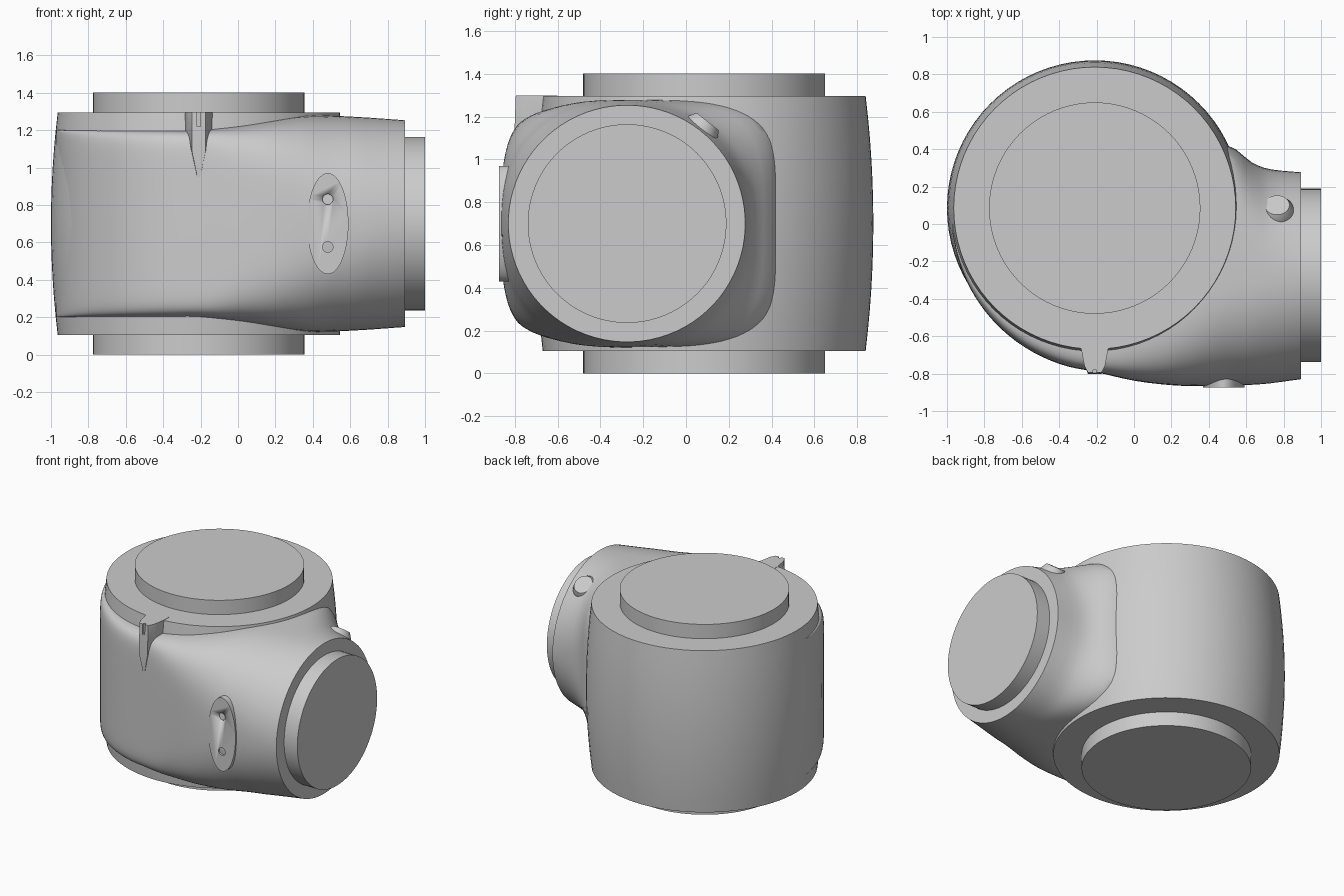
import bpy, bmesh, math
from mathutils import Vector

if "Cube" in bpy.data.objects:
    bpy.data.objects.remove(bpy.data.objects["Cube"])

CX, CY, CZ = -0.21, 0.085, 0.70      # main barrel centre
BY = -0.275                          # branch axis y


def finish(name, bm, smooth=True):
    bmesh.ops.recalc_face_normals(bm, faces=bm.faces[:])
    me = bpy.data.meshes.new(name)
    bm.to_mesh(me)
    bm.free()
    ob = bpy.data.objects.new(name, me)
    bpy.context.collection.objects.link(ob)
    if smooth:
        bpy.ops.object.select_all(action='DESELECT')
        ob.select_set(True)
        bpy.context.view_layer.objects.active = ob
        bpy.ops.object.shade_smooth_by_angle(angle=math.radians(28))
    return ob


def skin(name, rings):
    """Bridge closed rings of points and cap both ends."""
    bm = bmesh.new()
    vs = [[bm.verts.new(p) for p in r] for r in rings]
    n = len(rings[0])
    for a, b in zip(vs, vs[1:]):
        for i in range(n):
            j = (i + 1) % n
            bm.faces.new((a[i], a[j], b[j], b[i]))
    bm.faces.new(vs[0])
    bm.faces.new(vs[-1])
    return finish(name, bm)


def lathe(name, origin, axis, profile, n=80, sx=1.0):
    """Revolve (distance, radius) pairs round an axis; sx squeezes the x side."""
    q = Vector((0, 0, 1)).rotation_difference(Vector(axis))
    rings = []
    for d, r in profile:
        ring = []
        for i in range(n):
            a = 2 * math.pi * i / n
            ring.append(Vector(origin) + q @ Vector((sx * r * math.cos(a), r * math.sin(a), d)))
        rings.append(ring)
    return skin(name, rings)


def cut(target, cutter):
    cutter.hide_render = True
    cutter.hide_set(True)
    m = target.modifiers.new("cut", 'BOOLEAN')
    m.operation = 'DIFFERENCE'
    m.solver = 'EXACT'
    m.object = cutter


# Bulged main barrel and its two end flanges
profile = []
for i in range(13):
    t = -1 + i / 6
    profile.append((0.595 * t, 0.79 - 0.036 * t * t))
lathe("main_barrel", (CX, CY, CZ), (0, 0, 1), profile)
for name, s in (("top_flange", 1), ("bottom_flange", -1)):
    lathe(name, (CX, CY, CZ), (0, 0, s), [(0.55, 0.565), (0.70, 0.565)])

# Side branch housing: sections (x, front y, middle y, back y, half height, front power, back power)
keys = []
for k in range(9):
    t = k / 8
    a = math.radians(190 + 80 * t)
    r = 0.772 + 0.103 * t ** 1.3
    f = CY + r * math.sin(a)
    keys.append((CX + r * math.cos(a), f, (f + CY) / 2, CY, 0.5, 12 - 2 * t, 10))
keys += [(0.00, -0.838, -0.30, 0.085, 0.525, 6, 6),
         (0.20, -0.862, BY, 0.20, 0.557, 4, 5),
         (0.36, -0.867, BY, 0.36, 0.577, 3, 5),
         (0.50, -0.865, BY, 0.42, 0.577, 2.5, 4.5),
         (0.63, -0.860, BY, 0.33, 0.571, 2.3, 3.2),
         (0.73, -0.852, BY, 0.293, 0.565, 2.15, 2.4),
         (0.893, -0.83, BY, 0.277, 0.553, 2, 2)]


def blend(ks, steps=3):
    out = []
    for i in range(len(ks) - 1):
        p0, p1, p2, p3 = (ks[max(0, min(len(ks) - 1, i + d))] for d in (-1, 0, 1, 2))
        for s in range(steps):
            t = s / steps
            out.append([b + 0.5 * t * (c - a + t * (2*a - 5*b + 4*c - d + t * (3*(b - c) + d - a)))
                        for a, b, c, d in zip(p0, p1, p2, p3)])
    return out + [ks[-1]]


rings = []
for x, f, m, b, h, nf, nb in blend(keys):
    ring = []
    for i in range(80):
        a = 2 * math.pi * (i + 0.5) / 80
        ca, sa = math.cos(a), math.sin(a)
        n, w = (nb, b - m) if ca > 0 else (nf, m - f)
        y = m + w * math.copysign(abs(ca) ** (2 / n), ca)
        z = CZ + h * math.copysign(abs(sa) ** (2 / n), sa)
        ring.append((x, y, z))
    rings.append(ring)
skin("branch_housing", rings)

# Branch end flange
lathe("branch_flange", (0, BY, CZ), (1, 0, 0), [(0.85, 0.464), (1.0, 0.464)])

# Oval pad on the front with two screw holes
pad = lathe("oval_pad", (0.48, 0, CZ), (0, -1, 0), [(0.70, 0.27), (0.873, 0.27)], 64, 0.41)
for i, z in enumerate((0.575, 0.83)):
    cut(pad, lathe("hole_cutter_%d" % i, (0.48, 0, z), (0, -1, 0), [(0.855, 0.028), (0.92, 0.028)], 24))

# Angled button on the branch shoulder
lathe("shoulder_button", (0.765, BY, CZ), (0, 0.62, 0.785),
      [(0.50, 0.092), (0.57, 0.088), (0.607, 0.066)], 40)

# Pointer tab with a tapering tail and a small slot
bm = bmesh.new()
for z in (1.297, 1.205):
    for s in (-1, 1):
        for dx, y in ((0.073, -0.60), (0.073, -0.665), (0.055, -0.76), (0.035, -0.795)):
            bm.verts.new((CX + s * dx, y, z))
for s in (-1, 1):
    for dx, y, z in ((0.035, -0.803, 1.08), (0.008, -0.795, 0.95), (0.008, -0.68, 0.95)):
        bm.verts.new((CX + s * dx, y, z))
hull = bmesh.ops.convex_hull(bm, input=bm.verts[:])
loose = [v for v in bm.verts if not v.link_faces]
bmesh.ops.delete(bm, geom=loose, context='VERTS')
tab = finish("pointer_tab", bm)
bm = bmesh.new()
bmesh.ops.create_cube(bm, size=1)
bmesh.ops.scale(bm, vec=(0.018, 0.04, 0.16), verts=bm.verts[:])
bmesh.ops.translate(bm, vec=(CX, -0.80, 1.30), verts=bm.verts[:])
cut(tab, finish("slot_cutter", bm, False))
